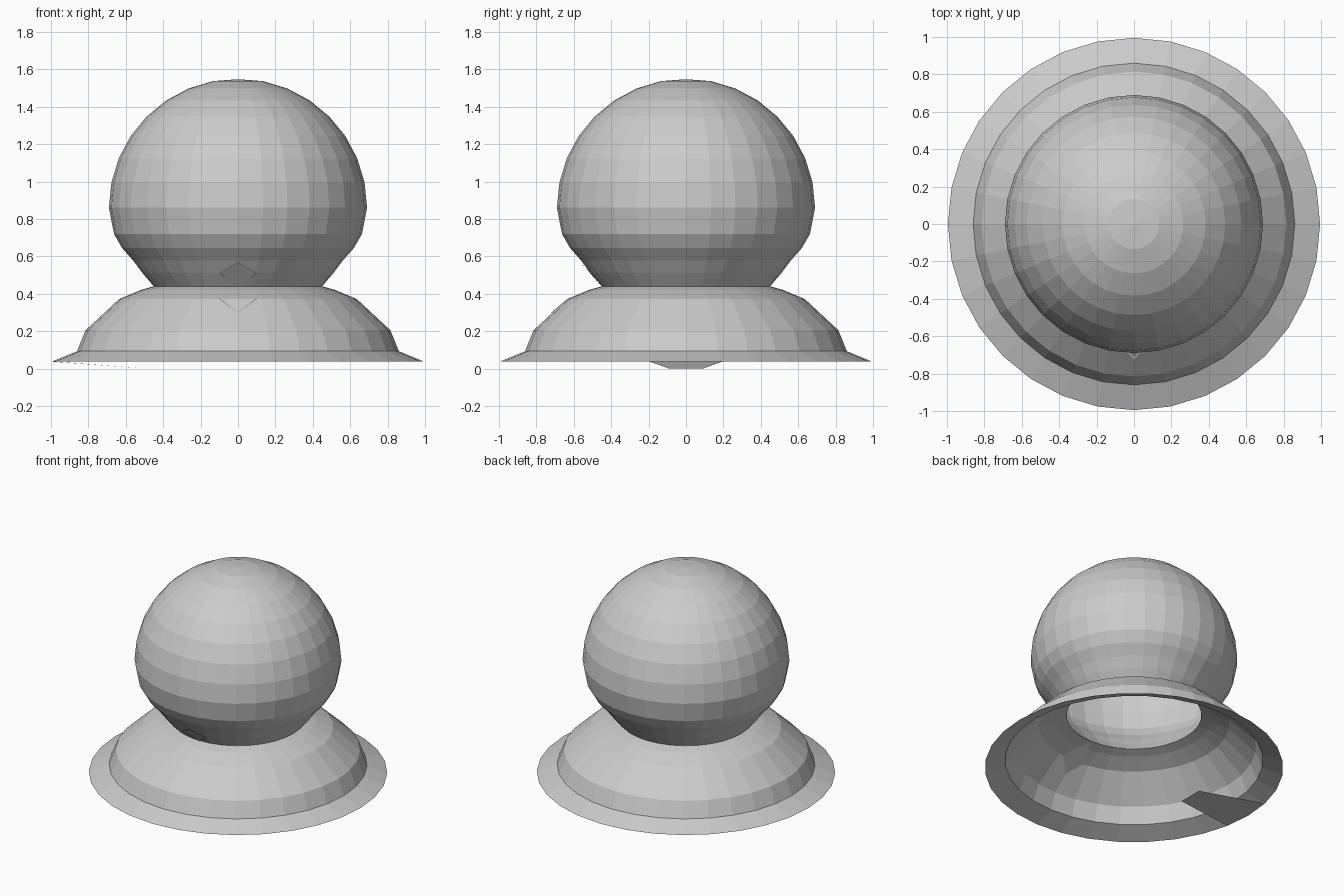
import bpy
from math import sin, cos, pi, radians

SIDES = 32

cube = bpy.data.objects.get("Cube")
if cube:
    bpy.data.objects.remove(cube, do_unlink=True)

grey = bpy.data.materials.new("plain_grey")
grey.use_nodes = True
colour = (0.6, 0.6, 0.6, 1)
grey.diffuse_color = colour
grey.node_tree.nodes["Principled BSDF"].inputs["Base Color"].default_value = colour


def add_mesh(name, verts, faces):
    mesh = bpy.data.meshes.new(name)
    mesh.from_pydata(verts, [], faces)
    mesh.materials.append(grey)
    obj = bpy.data.objects.new(name, mesh)
    bpy.context.collection.objects.link(obj)
    return obj


def lathe(name, profile, tip=None):
    """Spin (radius, height) points, bottom first, into an open shell."""
    verts = [(r * cos(2 * pi * i / SIDES), r * sin(2 * pi * i / SIDES), z)
             for r, z in profile for i in range(SIDES)]
    faces = []
    for k in range(len(profile) - 1):
        for i in range(SIDES):
            a, b = k * SIDES + i, k * SIDES + (i + 1) % SIDES
            faces.append((a, b, b + SIDES, a + SIDES))
    if tip is not None:
        verts.append((0, 0, tip))
        last = (len(profile) - 1) * SIDES
        faces += [(last + i, last + (i + 1) % SIDES, len(verts) - 1)
                  for i in range(SIDES)]
    return add_mesh(name, verts, faces)


# Round knob, open at the neck, with a tapered lower part
R, MID = 0.69, 0.86
dome = [(R * cos(radians(11.25 * k)), MID + R * sin(radians(11.25 * k)))
        for k in range(8)]
taper = [(0.45, 0.44), (0.51, 0.51), (0.56, 0.577), (0.62, 0.645), (0.663, 0.72)]
lathe("knob", taper + dome, tip=1.547)

# Hollow flared skirt with a thin brim
lathe("skirt", [(0.995, 0.037), (0.86, 0.093), (0.815, 0.205),
                (0.635, 0.372), (0.52, 0.42), (0.45, 0.44)])

# Loose flap under the brim
add_mesh("brim_flap",
         [(-0.976, 0.194, 0.037), (-0.995, 0, 0.037), (-0.976, -0.194, 0.037),
          (-0.49, -0.09, 0), (-0.49, 0.09, 0)],
         [(0, 1, 2, 3, 4)])

# Small creased facets above and below the neck at the front
add_mesh("neck_facets",
         [(0, -0.45, 0.437), (-0.1, -0.635, 0.372), (0, -0.725, 0.295),
          (0.1, -0.635, 0.372), (-0.1, -0.51, 0.51), (0, -0.565, 0.57),
          (0.1, -0.51, 0.51)],
         [(0, 1, 2, 3), (0, 6, 5, 4)])
